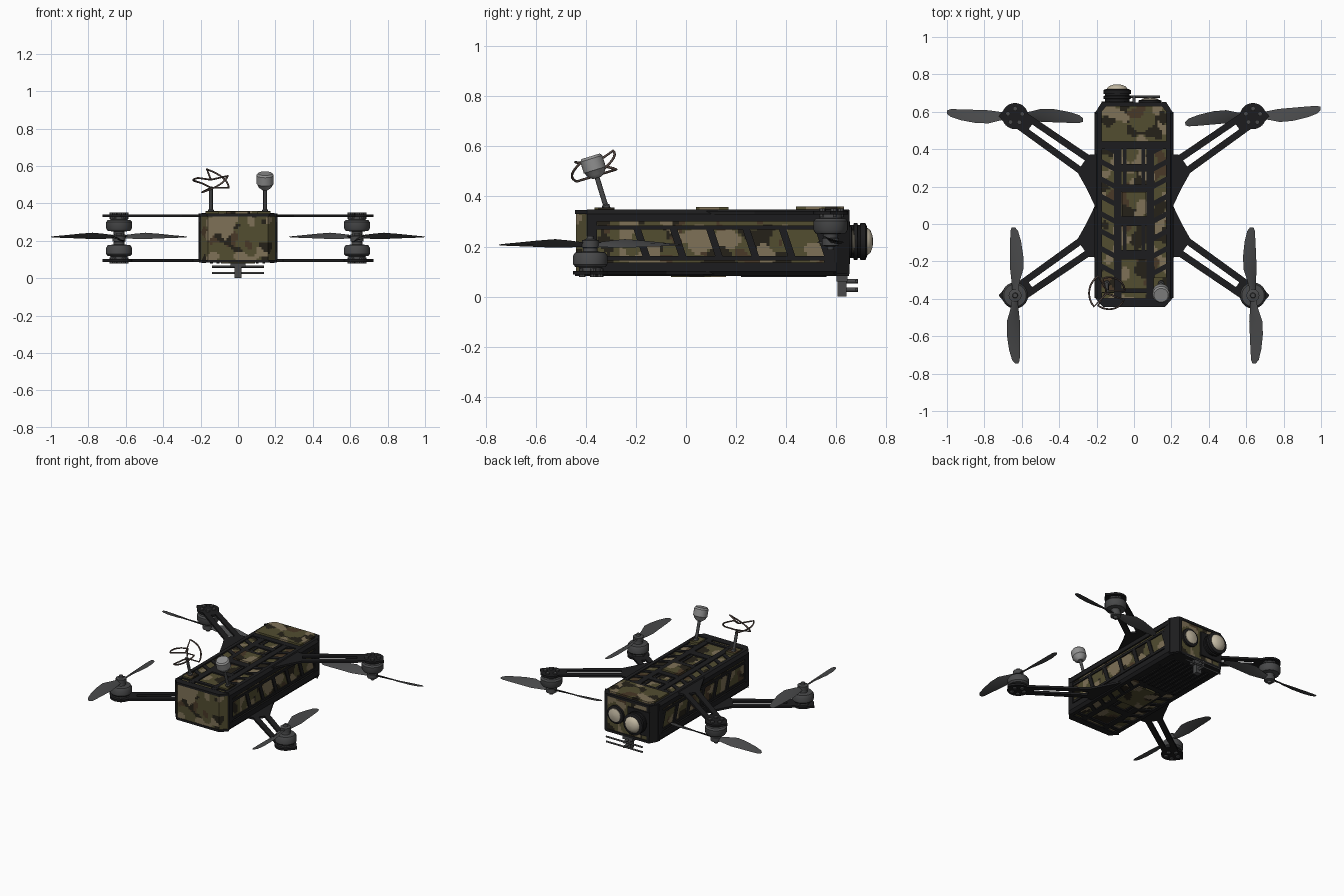
import bpy, bmesh, math
from mathutils import Matrix, Vector, noise

if "Cube" in bpy.data.objects:
    bpy.data.objects.remove(bpy.data.objects["Cube"])

def mat(name, r, g, b):
    m = bpy.data.materials.new(name)
    m.diffuse_color = (r, g, b, 1)
    m.use_nodes = True
    m.node_tree.nodes["Principled BSDF"].inputs["Base Color"].default_value = m.diffuse_color
    return m

OLIVE = mat("olive", .085, .075, .03)
TAN = mat("tan", .21, .165, .095)
DARK = mat("dark_brown", .018, .015, .009)
BROWN = mat("brown", .065, .04, .02)
BLACK = mat("carbon_black", .012, .012, .013)
GREY = mat("dark_grey", .065, .066, .068)
LIGHT = mat("light_grey", .28, .28, .28)
WIRE = mat("copper_wire", .10, .07, .06)
LENS = mat("lens_glass", .55, .49, .37)

def finish(name, bm, mats, smooth=False, M=None):
    if M is not None:
        bm.transform(M)
    bmesh.ops.recalc_face_normals(bm, faces=bm.faces)
    me = bpy.data.meshes.new(name)
    bm.to_mesh(me)
    bm.free()
    ob = bpy.data.objects.new(name, me)
    bpy.context.collection.objects.link(ob)
    for m in mats:
        me.materials.append(m)
    if smooth:
        bpy.ops.object.select_all(action='DESELECT')
        ob.select_set(True)
        bpy.context.view_layer.objects.active = ob
        bpy.ops.object.shade_smooth_by_angle(angle=math.radians(35))
    return ob

AX = {'z': lambda u, v, w: (u, v, w), 'x': lambda u, v, w: (w, u, v), 'y': lambda u, v, w: (u, w, v)}

def prism(name, pts, a, b, m=BLACK, axis='z', camo=False):
    """Extrude a 2D outline from a to b along an axis."""
    bm = bmesh.new()
    lo = [bm.verts.new(AX[axis](u, v, a)) for u, v in pts]
    hi = [bm.verts.new(AX[axis](u, v, b)) for u, v in pts]
    bm.faces.new(lo)
    bm.faces.new(hi)
    for i in range(len(pts)):
        j = (i + 1) % len(pts)
        bm.faces.new((lo[i], lo[j], hi[j], hi[i]))
    if not camo:
        return finish(name, bm, [m])
    # camouflage: slice into a fine grid, then choose a colour per face from noise
    for k in range(3):
        vals = [v.co[k] for v in bm.verts]
        c0, c1 = min(vals), max(vals)
        n = max(1, round((c1 - c0) / .0125))
        for i in range(1, n):
            p, q = Vector(), Vector()
            p[k] = c0 + (c1 - c0) * i / n
            q[k] = 1
            bmesh.ops.bisect_plane(bm, geom=bm.verts[:] + bm.edges[:] + bm.faces[:],
                                   plane_co=p, plane_no=q)
    for f in bm.faces:
        c = f.calc_center_median() * 11
        if noise.noise(c) > .2:
            f.material_index = 1
        elif noise.noise(c + Vector((37, 11, 5))) > .2:
            f.material_index = 2
        elif noise.noise(c + Vector((7, 71, 23))) > .3:
            f.material_index = 3
    return finish(name, bm, [OLIVE, TAN, DARK, BROWN])

def rect(x0, x1, y0, y1):
    return [(x0, y0), (x1, y0), (x1, y1), (x0, y1)]

def lathe(name, prof, M, m, n=28):
    bm = bmesh.new()
    rings = [[bm.verts.new((r * math.cos(t), r * math.sin(t), z))
              for t in (2 * math.pi * i / n for i in range(n))] for r, z in prof]
    for a, b in zip(rings, rings[1:]):
        for i in range(n):
            bm.faces.new((a[i], a[(i + 1) % n], b[(i + 1) % n], b[i]))
    bm.faces.new(rings[0])
    bm.faces.new(rings[-1])
    return finish(name, bm, [m], True, M)

def tube(name, paths, rad, m, M=Matrix()):
    cu = bpy.data.curves.new(name, 'CURVE')
    cu.dimensions = '3D'
    cu.bevel_depth, cu.bevel_resolution, cu.use_fill_caps = rad, 2, True
    for pts in paths:
        s = cu.splines.new('POLY')
        s.points.add(len(pts) - 1)
        for p, q in zip(s.points, pts):
            p.co = (*q, 1)
    cu.materials.append(m)
    ob = bpy.data.objects.new(name, cu)
    ob.matrix_world = M
    bpy.context.collection.objects.link(ob)

T = Matrix.Translation

# camouflaged hull and raised pads
prism("camo_hull", [(-.16, -.44), (.16, -.44), (.2, -.395), (.2, .59), (.165, .645), (-.165, .645),
                    (-.2, .59), (-.2, -.395)], .092, .338, camo=True)
prism("rear_top_pad", [(-.175, .44), (.175, .44), (.175, .6), (.15, .63), (-.15, .63), (-.175, .6)],
      .335, .36, camo=True)
prism("centre_top_pad", rect(-.065, .065, .04, .17), .335, .358, camo=True)
prism("belly_pad", rect(-.09, .09, -.06, .16), .078, .1, camo=True)

# side rails and slanted window frames
for s, side in ((-1, "left"), (1, "right")):
    corner = [(.2, .30), (.211, .30), (.211, .33), (.195, .348), (.17, .348), (.17, .335), (.2, .335)]
    prism(f"{side}_top_rail", [(s * x, z) for x, z in corner], -.395, .6, axis='y')
    prism(f"{side}_bottom_rail", [(s * x, .43 - z + (.007 if z == .30 else 0)) for x, z in corner],
          -.395, .6, axis='y')
    for nm, z0, z1 in (("upper", .268, .285), ("lower", .145, .162)):
        prism(f"{side}_{nm}_rail", rect(-.39, .6, z0, z1), s * .195, s * .208, axis='x')
    for y0, y1 in ((-.395, -.355), (.55, .6)):
        prism(f"{side}_end_post", rect(y0, y1, .1, .33), s * .195, s * .209, axis='x')
    prism(f"{side}_rear_corner", [(s * .2, .59), (s * .211, .59), (s * .172, .652), (s * .15, .652)], .09, .345)
    for k in range(6):
        y = -.21 + k * .145
        prism(f"{side}_divider", [(y, .27), (y + .03, .27), (y + .07, .15), (y + .04, .15)],
              s * .195, s * .207, axis='x')
    # top and bottom grille rails, with slanted bars between them
    for nm, z0, z1 in (("top", .33, .346), ("bottom", .084, .1)):
        prism(f"{side}_{nm}_grille_rail", rect(s * .068, s * .108, -.4, .44), z0, z1)
        prism(f"{side}_{nm}_inner_rail", rect(s * .04, s * .058, -.18, .44), z0, z1 - .003)
        for k in range(8):
            y = -.28 + k * .093
            prism(f"{side}_{nm}_grille_bar", [(s * .1, y), (s * .1, y + .03), (s * .175, y + .07),
                                              (s * .175, y + .04)], z0, z1 - .002)
for nm, z0, z1 in (("top", .33, .347), ("bottom", .083, .1)):
    for y0, y1 in ((-.37, -.345), (-.19, -.14), (-.01, .04), (.17, .21), (.28, .32), (.4, .445)):
        prism(f"{nm}_crossbar", rect(-.18 if y0 in (-.37, .4) else -.07,
                                     .18 if y0 in (-.37, .4) else .07, y0, y1), z0, z1)
    prism(f"{nm}_front_cap", [(-.165, -.444), (.165, -.444), (.208, -.395), (-.208, -.395)], z0, z1 - .002)
    prism(f"{nm}_rear_cap", [(-.195, .6), (.195, .6), (.168, .65), (-.168, .65)], z0, z1)
# ribbed belly plate
prism("belly_rear_plate", rect(-.175, .175, .2, .6), .086, .1)
for k in range(9):
    prism("belly_rib", rect(-.15 + k * .035, -.135 + k * .035, .22, .56), .078, .09)

# blade sections: radius, trailing edge, leading edge, twist, half thickness
BLADE = [(.0, -.016, .016, 25, .008), (.04, -.016, .018, 30, .007), (.085, -.02, .028, 30, .006),
         (.14, -.026, .044, 26, .005), (.21, -.026, .044, 20, .004), (.29, -.026, .032, 14, .003),
         (.345, -.025, .016, 10, .002), (.364, -.018, 0, 8, .001)]

def propeller(name, loc, ang, s):
    bm = bmesh.new()
    for half in (0, math.pi):
        rows = []
        for r, lo, hi, tw, t in BLADE:
            k, mid = math.tan(math.radians(tw)), (lo + hi) / 2
            rows.append([bm.verts.new(Matrix.Rotation(half, 3, 'Z') @ Vector((r, s * c, c * k + d)))
                         for c, d in ((lo, 0), (mid, t), (hi, 0), (mid, -t))])
        for a, b in zip(rows, rows[1:]):
            for i in range(4):
                bm.faces.new((a[i], a[(i + 1) % 4], b[(i + 1) % 4], b[i]))
        bm.faces.new(rows[0])
        bm.faces.new(rows[-1])
    finish(name, bm, [GREY], True, T(loc) @ Matrix.Rotation(math.radians(ang), 4, 'Z'))

# four arms: rear pair on the top plate, front pair on the bottom plate
ANGLES = {(-1, 1): 90, (1, 1): 92.5, (-1, 0): -2, (1, 0): 5}
for s in (-1, 1):
    for front in (0, 1):
        tag = ("front" if front else "rear") + ("_left" if s < 0 else "_right")
        zp, up = (.095, 1) if front else (.335, -1)
        P = lambda x, y: (s * x, .195 - y if front else y)
        plate = lambda nm, pts: prism(f"{tag}_{nm}", [P(*p) for p in pts], zp - .007, zp + .007)
        A, Mt = Vector((.24, .30)), Vector((.636, .577))
        d = (Mt - A).normalized()
        n = Vector((-d.y, d.x))
        plate("arm_root", [(.19, .375), (.241, .37), (.304, .28), (.262, .205), (.19, .06)])
        for o, w in ((1, "outer"), (-1, "inner")):
            e0, e1 = A + d * .01, Mt - d * .04
            plate(f"arm_{w}_bar", [e0 + n * o * .057, e0 + n * o * .02, e1 + n * o * .015, e1 + n * o * .05])
        c = Mt - d * .1
        plate("arm_bridge", [c + n * .04, c - n * .04, Mt - n * .05, Mt + n * .05])
        plate("motor_mount", [Mt + Vector((.07 * math.cos(k * math.pi / 12), .07 * math.sin(k * math.pi / 12)))
                              for k in range(24)])
        plate("mount_tip", [Mt + Vector(q) for q in ((.045, .05), (.088, .0), (.045, -.05))])
        x, y = P(*Mt)
        base = T((x, y, zp))
        lathe(f"{tag}_motor", [(.045, up * .005), (.045, up * .022), (.06, up * .024), (.069, up * .034),
                               (.069, up * .068), (.06, up * .082), (.03, up * .085), (.028, up * .1),
                               (.034, up * .102), (.034, up * .13), (.015, up * .135), (.012, up * .148)],
              base, GREY)
        for k in range(5):
            t = k * math.tau / 5 + .3
            lathe(f"{tag}_screw", [(.013, -.017), (.013, .017)],
                  base @ T((.04 * math.cos(t), .04 * math.sin(t), 0)), GREY, 8)
        propeller(f"{tag}_propeller", (x, y, zp + up * .113), ANGLES[s, front], s * (1 if front else -1))

# rear cameras
BACK = Matrix.Rotation(-math.pi / 2, 4, 'X')
prism("main_camera_plate", rect(-.175, -.005, .13, .3), .64, .655, axis='y')
lathe("main_camera_barrel", [(.066, .64), (.066, .668), (.074, .67), (.074, .684), (.066, .686), (.066, .694),
                             (.074, .696), (.074, .716), (.06, .722)], T((-.09, 0, .22)) @ BACK, BLACK)
lathe("main_camera_lens", [(.058, .71), (.056, .722), (.045, .736), (.025, .744), (.004, .747)],
      T((-.09, 0, .22)) @ BACK, LENS)
lathe("small_camera_ring", [(.062, .64), (.062, .66), (.05, .664)], T((.085, 0, .22)) @ BACK, BLACK)
lathe("small_camera_lens", [(.047, .65), (.045, .668), (.025, .674), (.003, .676)],
      T((.085, 0, .22)) @ BACK, LENS)

# twin bar aerial under the rear
prism("aerial_foot", rect(-.04, .04, .6, .645), .06, .09, GREY)
prism("aerial_stem", rect(-.02, .02, .605, .64), 0, .07, GREY)
tube("aerial_bars", [[(-.14, .68, z), (.14, .68, z)] for z in (.028, .062)], .006, GREY)
tube("aerial_links", [[(0, .62, z), (0, .686, z)] for z in (.028, .062)], .009, GREY)

# two leaning antennas on the front of the top
for s in (-1, 1):
    M = T((s * .145, -.315, .345)) @ Matrix.Rotation(math.radians(17), 4, 'X')
    prism("antenna_pad", rect(s * .105, s * .175, -.365, -.285), .335, .356, camo=True)
    lathe("antenna_stem", [(.016, -.01), (.016, .02), (.01, .025), (.01, .15)], M, GREY, 12)
    if s > 0:
        lathe("antenna_cap", [(.018, .135), (.036, .15), (.042, .165), (.046, .168), (.046, .215), (.038, .225)],
              M, LIGHT)
    else:
        loops = []
        for k in range(3):
            arc = [(.095 * math.cos(t), .095 * math.sin(t), .145 + .075 * i / 12)
                   for i in range(13) for t in (k * math.tau / 3 + i * .15,)]
            loops.append([(0, 0, .145)] + arc + [(0, 0, .19)])
        tube("antenna_clover", loops, .005, WIRE, M)
